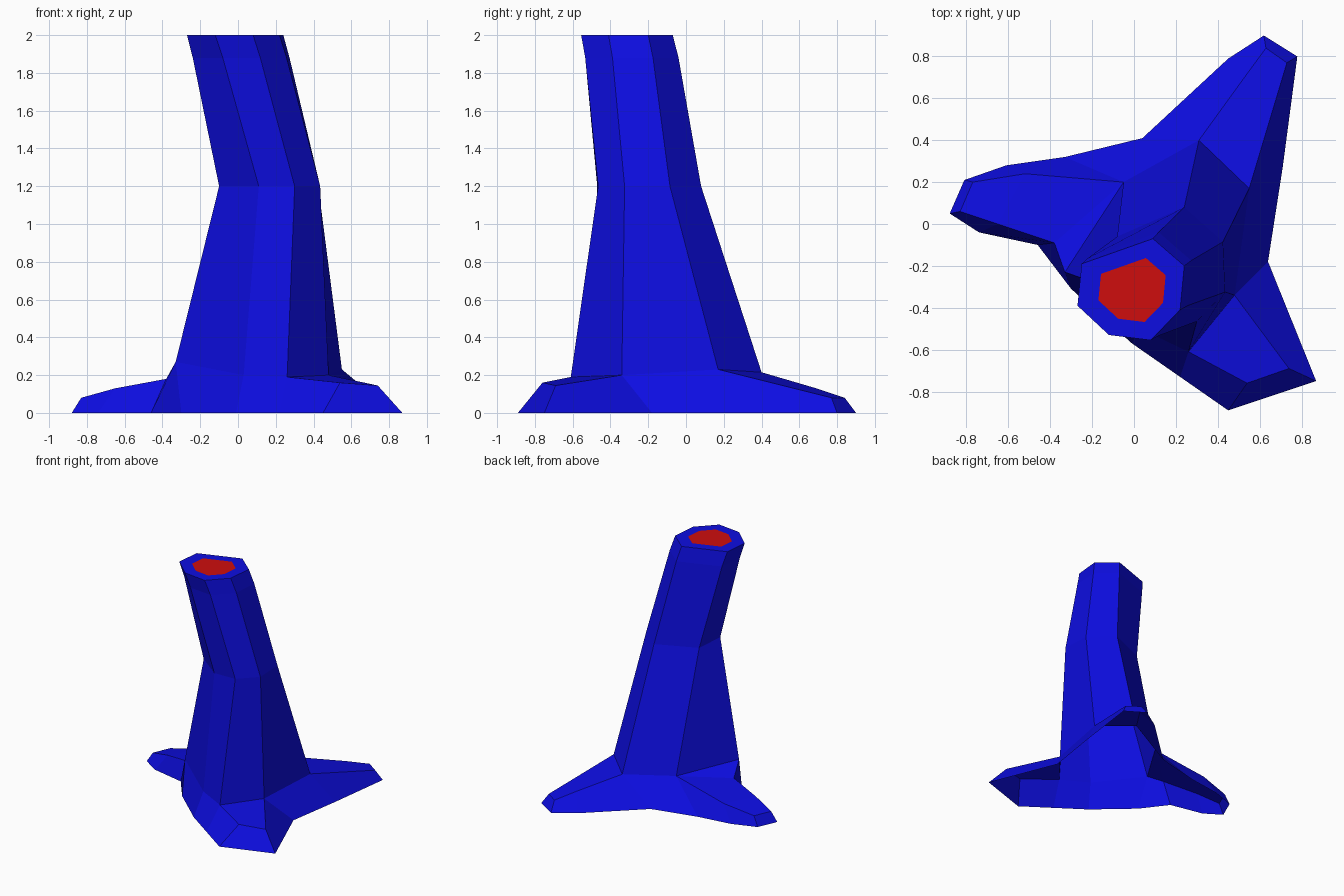
import bpy, bmesh
from mathutils import Vector

cube = bpy.data.objects.get("Cube")
if cube:
    bpy.data.objects.remove(cube, do_unlink=True)


def material(name, colour):
    mat = bpy.data.materials.new(name)
    mat.use_nodes = True
    mat.diffuse_color = colour
    mat.node_tree.nodes["Principled BSDF"].inputs["Base Color"].default_value = colour
    return mat


blue = material("blue bark", (0.004, 0.004, 0.75, 1))
red = material("red heartwood", (0.62, 0.004, 0.004, 1))

# Trunk sections, counter-clockwise from the left-hand edge
top = [(-.27, -.39), (-.12, -.53), (.08, -.555), (.22, -.41), (.24, -.20), (.09, -.07), (-.25, -.19)]
bend = [(-.10, -.31), (.11, -.47), (.30, -.465), (.435, -.325), (.425, -.085), (.24, .08), (-.08, -.06)]

# Root flare: upper rim point and the ground point below it
flare = {
    "a": ((-.33, -.23, .27), (-.30, -.31)),
    "b": ((.03, -.50, .20), (-.01, -.57)),
    "c": ((.26, -.61, .19), (.22, -.73)),
    "front_tip_1": ((.54, -.76, .16), (.45, -.89)),
    "front_tip_2": ((.74, -.69, .145), (.87, -.75)),
    "d": ((.48, -.34, .20), (.64, -.18)),
    "e": ((.55, .17, .23), (.71, .27)),
    "back_tip_1": ((.73, .77, .08), (.78, .80)),
    "back_tip_2": ((.63, .84, .08), (.62, .90)),
    "back_knee": ((.52, .69, .13), (.45, .79)),
    "f": ((.31, .40, .215), (.04, .41)),
    "g": ((-.05, .20, .22), (-.33, .32)),
    "side_knee_1": ((-.52, .24, .13), (-.61, .28)),
    "side_tip_1": ((-.77, .20, .08), (-.81, .21)),
    "side_tip_2": ((-.83, .06, .08), (-.88, .05)),
    "side_knee_2": ((-.65, 0, .13), (-.74, -.04)),
    "side_heel": ((-.38, -.09, .18), (-.46, -.10)),
}

bm = bmesh.new()


def ring(points, z):
    return [bm.verts.new((x, y, z)) for x, y in points]


def bridge(lower, upper):
    n = len(lower)
    for i in range(n):
        j = (i + 1) % n
        bm.faces.new((lower[i], lower[j], upper[j], upper[i]))


# Skirt around the roots, open underneath
rim = {name: bm.verts.new(up) for name, (up, low) in flare.items()}
ground = ring([low for up, low in flare.values()], 0)
bridge(ground, list(rim.values()))

# Upper faces of the three roots
for names in (
    ("c", "front_tip_1", "front_tip_2", "d"),
    ("e", "back_tip_1", "back_tip_2", "back_knee", "f"),
    ("side_knee_1", "side_tip_1", "side_tip_2", "side_knee_2"),
    ("g", "side_knee_1", "side_knee_2", "side_heel"),
    ("g", "side_heel", "a"),
):
    bm.faces.new([rim[n] for n in names])

# Trunk, bent once and straightening slightly near the cut
neck = [Vector(p).lerp(Vector(q), .15) + Vector((.005, .008)) for p, q in zip(top, bend)]
centre = Vector((0, -.32))
core = [centre.lerp(Vector(p), .63) for p in top]
levels = [[rim[n] for n in "abcdefg"], ring(bend, 1.2), ring(neck, 1.88), ring(top, 2), ring(core, 2)]
for lower, upper in zip(levels, levels[1:]):
    bridge(lower, upper)

# Red heartwood on the cut
bm.faces.new(levels[-1]).material_index = 1

mesh = bpy.data.meshes.new("trunk_with_roots")
bm.to_mesh(mesh)
bm.free()
mesh.materials.append(blue)
mesh.materials.append(red)
trunk = bpy.data.objects.new("trunk_with_roots", mesh)
bpy.context.collection.objects.link(trunk)
